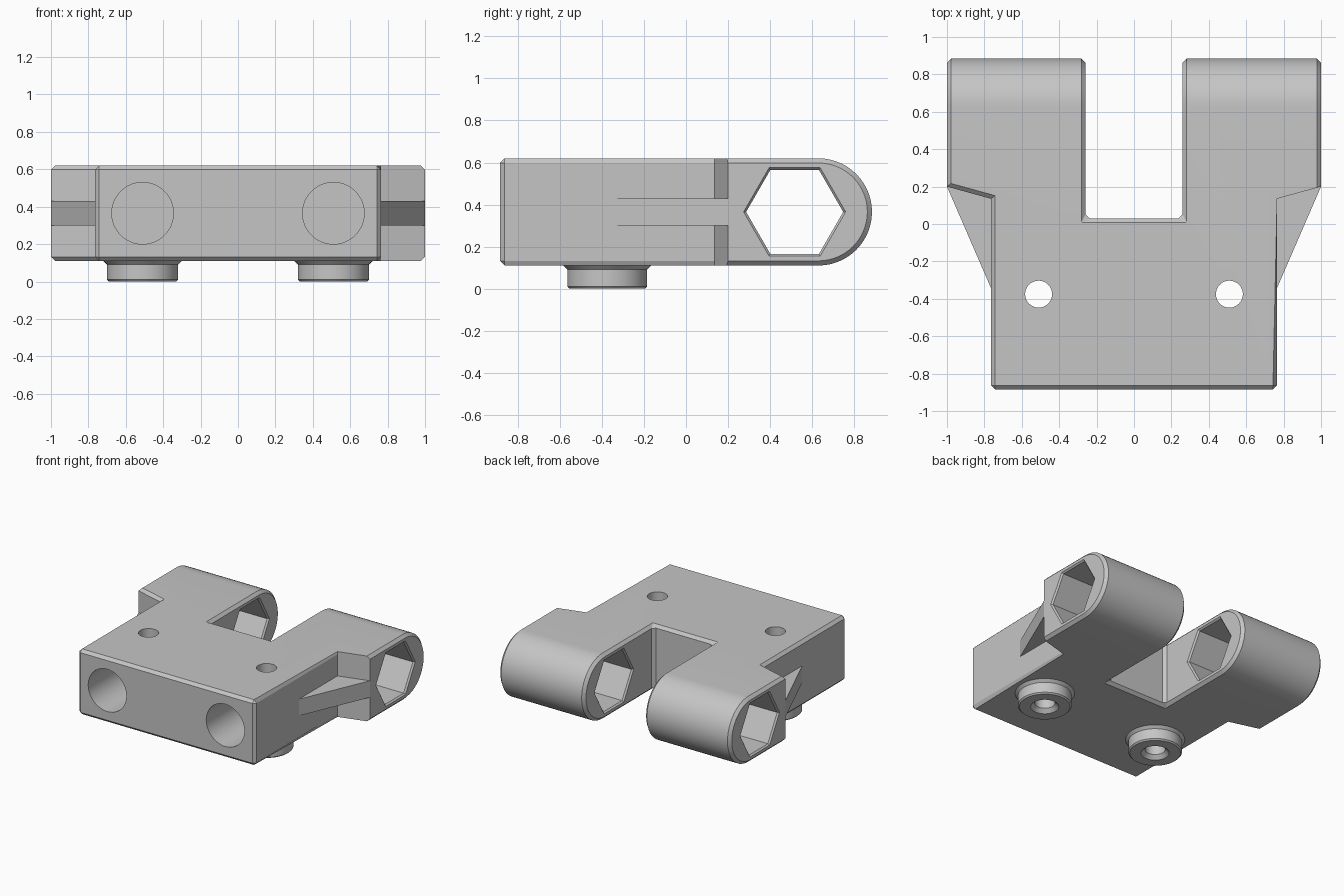
import bpy, bmesh
from math import sin, cos, pi, radians
from mathutils import Vector

if "Cube" in bpy.data.objects:
    bpy.data.objects.remove(bpy.data.objects["Cube"])

grey = bpy.data.materials.new("plain grey")
grey.use_nodes = True
grey.diffuse_color = (0.56, 0.56, 0.56, 1)
grey.node_tree.nodes["Principled BSDF"].inputs["Base Color"].default_value = grey.diffuse_color

BOTTOM, TOP = 0.11, 0.62
MID, RADIUS = (BOTTOM + TOP) / 2, (TOP - BOTTOM) / 2
FRONT, BACK = -0.885, 0.885
CHAMFER = 0.022


def finish(name, bm):
    bmesh.ops.recalc_face_normals(bm, faces=bm.faces)
    mesh = bpy.data.meshes.new(name)
    bm.to_mesh(mesh)
    bm.free()
    mesh.materials.append(grey)
    ob = bpy.data.objects.new(name, mesh)
    bpy.context.collection.objects.link(ob)
    return ob


def prism(name, points, direction):
    """Extrude a flat polygon of 3D points along a vector."""
    bm = bmesh.new()
    face = bm.faces.new([bm.verts.new(p) for p in points])
    moved = bmesh.ops.extrude_face_region(bm, geom=[face])["geom"]
    bmesh.ops.translate(bm, verts=[v for v in moved if isinstance(v, bmesh.types.BMVert)],
                        vec=Vector(direction))
    return finish(name, bm)


def lathe(name, profile, centre, axis, sides=48, ring=False):
    """Spin (radius, distance) pairs about an axis; capped solid, or closed ring."""
    place = {"X": lambda a, b, t: (t, a, b), "Y": lambda a, b, t: (a, t, b),
             "Z": lambda a, b, t: (a, b, t)}[axis]
    bm = bmesh.new()
    loops = [[bm.verts.new(Vector(centre) + Vector(place(
        r * cos(2 * pi * i / sides), r * sin(2 * pi * i / sides), t)))
        for i in range(sides)] for r, t in profile]
    pairs = list(zip(loops, loops[1:]))
    if ring:
        pairs.append((loops[-1], loops[0]))
    else:
        bm.faces.new(loops[0])
        bm.faces.new(loops[-1])
    for low, high in pairs:
        for i in range(sides):
            j = (i + 1) % sides
            bm.faces.new((low[i], low[j], high[j], high[i]))
    return finish(name, bm)


def combine(ob, tool, operation):
    """Apply a boolean and remove its tool."""
    mod = ob.modifiers.new("cut", "BOOLEAN")
    mod.operation, mod.solver, mod.object = operation, "EXACT", tool
    bpy.context.view_layer.update()
    result = bpy.data.meshes.new_from_object(
        ob.evaluated_get(bpy.context.evaluated_depsgraph_get()))
    ob.modifiers.clear()
    ob.data = result
    bpy.data.objects.remove(tool)


# Forked block: plan outline crossed with a round-ended side outline
half = [(0.765, FRONT), (0.765, 0.135), (1.0, 0.2), (1.0, 1.0), (0.26, 1.0), (0.26, 0.03)]
plan = half + [(-x, y) for x, y in reversed(half)]
body = prism("forked_block", [(x, y, 0) for x, y in plan], (0, 0, 1))
arc = [(BACK - RADIUS + RADIUS * cos(a), MID + RADIUS * sin(a))
       for a in (pi * (i / 28 - 0.5) for i in range(29))]
side = [(-1, TOP), (-1, BOTTOM)] + arc
combine(body, prism("side_cutter", [(-1.2, y, z) for y, z in side], (2.4, 0, 0)), "INTERSECT")

# Chamfer the sharp edges, leaving the shoulder corners crisp
bm = bmesh.new()
bm.from_mesh(body.data)
bmesh.ops.dissolve_limit(bm, angle_limit=radians(1), verts=bm.verts, edges=bm.edges)


def at_shoulder(v):
    return abs(v.co.x) > 0.7 and 0.1 < v.co.y < 0.25


def chamfered(edge):
    if len(edge.link_faces) != 2 or edge.calc_face_angle() < radians(30):
        return False
    if all(at_shoulder(v) for v in edge.verts):
        level = abs(edge.verts[0].co.z - edge.verts[1].co.z) < 0.01
        return level and edge.verts[0].co.x < 0
    return True


bmesh.ops.bevel(bm, geom=[e for e in bm.edges if chamfered(e)], offset=CHAMFER,
                offset_type="OFFSET", segments=1, affect="EDGES", clamp_overlap=False)
bmesh.ops.recalc_face_normals(bm, faces=bm.faces)
bm.to_mesh(body.data)
bm.free()

parts = [body]
for s, label in ((1, "left"), (-1, "right")):
    x = s * 0.51
    # Hexagonal cross bore with eased rims
    hexagon = [(0.255, 0.248), (0.231, 0.272), (0.231, 0.988), (0.255, 1.012)]
    combine(body, lathe("hex_cutter", [(r, s * t) for r, t in hexagon],
                        (0, 0.517, MID), "X", 6), "DIFFERENCE")
    # Blind front socket and vertical screw hole
    combine(body, lathe("socket_cutter", [(0.165, -1), (0.165, -0.12)],
                        (x, 0, MID), "Y"), "DIFFERENCE")
    combine(body, lathe("screw_cutter", [(0.072, 0), (0.072, 1)],
                        (x, -0.375, 0), "Z"), "DIFFERENCE")

    # Hollow foot boss with flared root and countersunk mouth
    boss = [(0.1, 0), (0.18, 0), (0.19, 0.01), (0.19, 0.09), (0.21, BOTTOM),
            (0.072, BOTTOM), (0.072, 0.03)]
    parts.append(lathe(label + "_foot_boss", boss, (x, -0.375, 0), "Z", ring=True))

    # Triangular rib bracing the shoulder
    rib = [(0.755, -0.365), (1.0, 0.2), (0.755, 0.14)]
    parts.append(prism(label + "_shoulder_rib", [(s * a, b, 0.3) for a, b in rib],
                       (0, 0, 0.13)))

# Smooth the round surfaces, keep the edges sharp
bpy.ops.object.select_all(action="DESELECT")
for ob in parts:
    ob.select_set(True)
bpy.context.view_layer.objects.active = body
bpy.ops.object.shade_smooth_by_angle(angle=radians(20))
